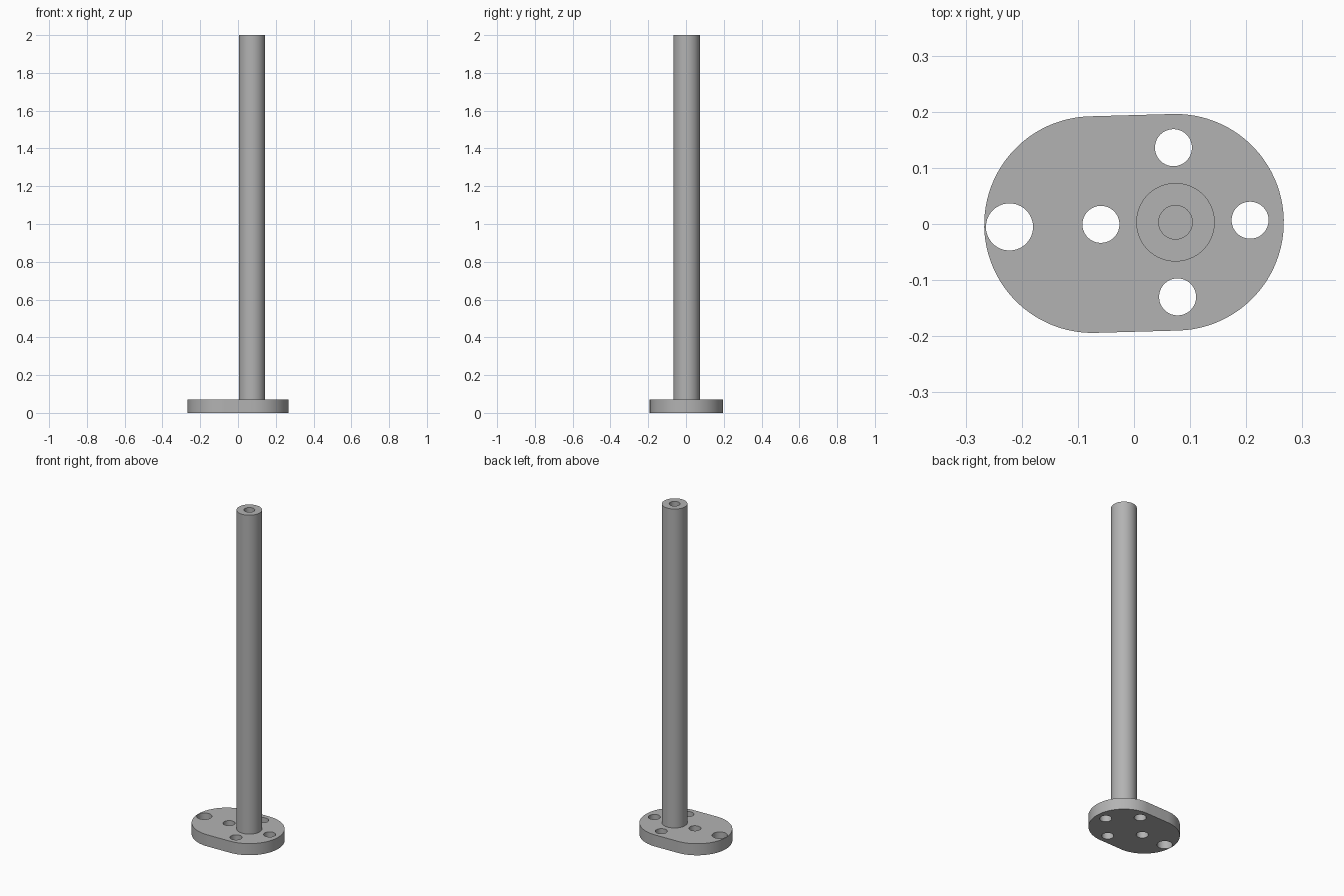
import bpy, bmesh
from math import cos, sin, pi, radians
from mathutils import Vector

cube = bpy.data.objects.get("Cube")
if cube:
    bpy.data.objects.remove(cube)

PLATE_H = 0.07
TURN = radians(1.6)                       # slight turn of the whole foot
AXIS = Vector((cos(TURN), sin(TURN)))     # long direction of the foot
SIDE = Vector((-AXIS.y, AXIS.x))
CENTRE = Vector((0, 0.001))
POST = CENTRE + AXIS * 0.074              # post stands on one end centre

metal = bpy.data.materials.new("grey metal")
metal.use_nodes = True
GREY = (0.45, 0.45, 0.45, 1)
metal.diffuse_color = GREY
metal.node_tree.nodes["Principled BSDF"].inputs["Base Color"].default_value = GREY


def arc(centre, radius, start, end, steps):
    return [centre + radius * (AXIS * cos(a) + SIDE * sin(a))
            for a in (start + (end - start) * i / steps for i in range(steps + 1))]


def circle(centre, radius):
    return arc(centre, radius, 0, 2 * pi, 48)[:-1]


def finish(obj):
    bm = bmesh.new()
    bm.from_mesh(obj.data)
    bmesh.ops.remove_doubles(bm, verts=bm.verts, dist=1e-5)
    bmesh.ops.recalc_face_normals(bm, faces=bm.faces)
    bm.to_mesh(obj.data)
    bm.free()
    obj.data.materials.clear()
    obj.data.materials.append(metal)
    bpy.ops.object.select_all(action='DESELECT')
    obj.select_set(True)
    bpy.context.view_layer.objects.active = obj
    bpy.ops.object.shade_smooth_by_angle(angle=radians(30))


# Base plate: rounded slab with a ring of four bolt holes and one larger end hole
outline = (arc(POST, 0.193, -pi / 2, pi / 2, 48)
           + arc(CENTRE - AXIS * 0.074, 0.193, pi / 2, 3 * pi / 2, 48))
loops = [outline, circle(CENTRE - AXIS * 0.222, 0.042)]
loops += [circle(POST + 0.133 * d, 0.033) for d in (AXIS, SIDE, -AXIS, -SIDE)]

curve = bpy.data.curves.new("base_plate", 'CURVE')
curve.dimensions = '2D'
curve.fill_mode = 'BOTH'
curve.extrude = PLATE_H / 2
for loop in loops:
    spline = curve.splines.new('POLY')
    spline.points.add(len(loop) - 1)
    spline.use_cyclic_u = True
    for point, p in zip(spline.points, loop):
        point.co = (p.x, p.y, 0, 1)
plate = bpy.data.objects.new("base_plate", curve)
bpy.context.collection.objects.link(plate)
bpy.ops.object.select_all(action='DESELECT')
plate.select_set(True)
bpy.context.view_layer.objects.active = plate
bpy.ops.object.convert(target='MESH')
plate = bpy.context.view_layer.objects.active
for v in plate.data.vertices:
    v.co.z += PLATE_H / 2
finish(plate)

# Post: turned rod with a blind bore in its top
profile = [(0, PLATE_H), (0.07, PLATE_H), (0.07, 2), (0.03, 2), (0.03, 1.8), (0, 1.8)]
bm = bmesh.new()
verts = [bm.verts.new((r, 0, z)) for r, z in profile]
edges = [bm.edges.new(pair) for pair in zip(verts, verts[1:])]
bmesh.ops.spin(bm, geom=verts + edges, cent=(0, 0, 0), axis=(0, 0, 1),
               angle=2 * pi, steps=64, use_merge=True)
bmesh.ops.translate(bm, verts=bm.verts, vec=(POST.x, POST.y, 0))
mesh = bpy.data.meshes.new("post")
bm.to_mesh(mesh)
bm.free()
post = bpy.data.objects.new("post", mesh)
bpy.context.collection.objects.link(post)
finish(post)
